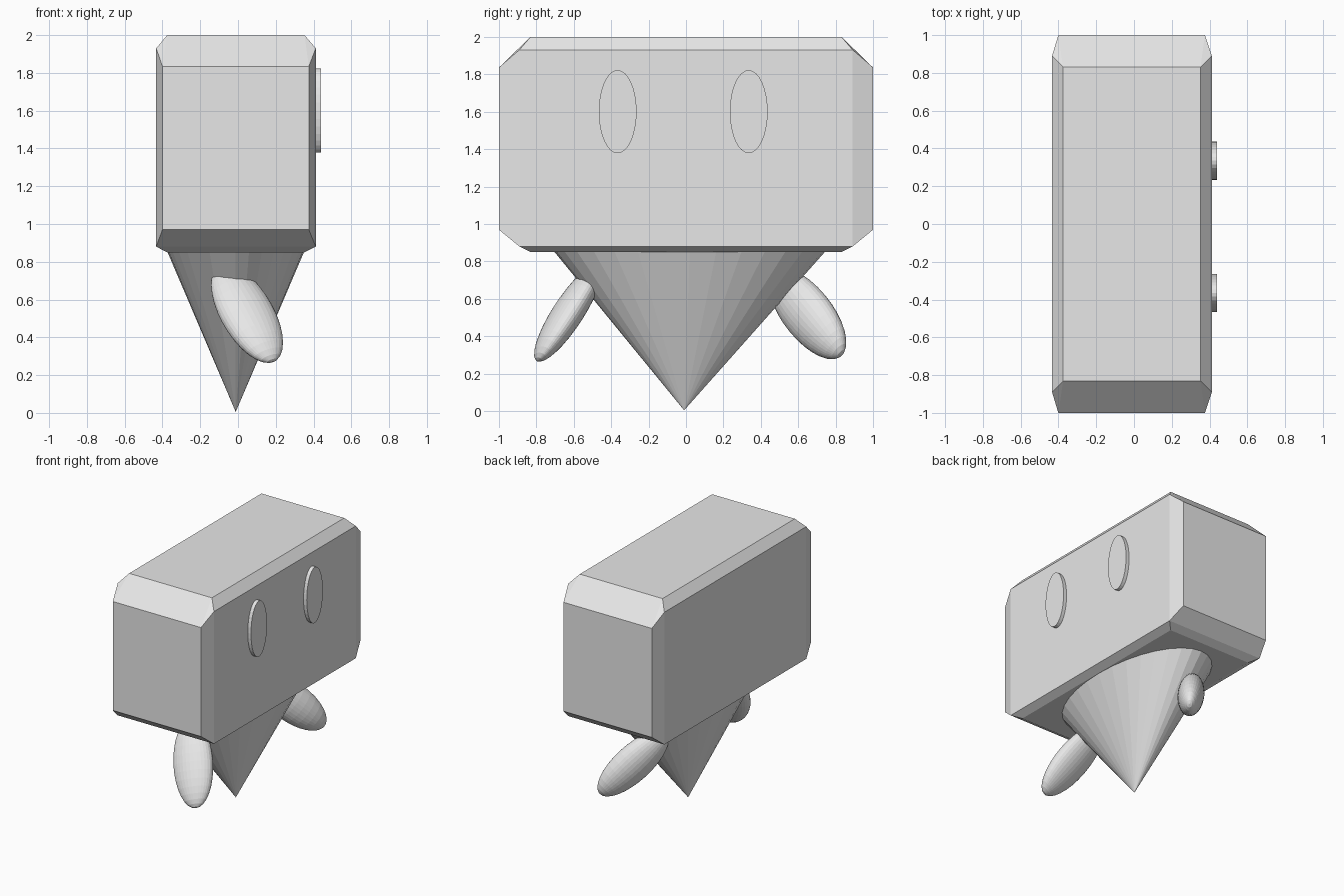
import bpy, bmesh, math
from mathutils import Vector, Matrix

if "Cube" in bpy.data.objects:
    bpy.data.objects.remove(bpy.data.objects["Cube"])

grey = bpy.data.materials.new("light_grey")
grey.diffuse_color = (0.8, 0.8, 0.8, 1)
grey.use_nodes = True
grey.node_tree.nodes["Principled BSDF"].inputs["Base Color"].default_value = grey.diffuse_color


def finish(name, bm):
    bmesh.ops.recalc_face_normals(bm, faces=bm.faces)
    mesh = bpy.data.meshes.new(name)
    bm.to_mesh(mesh)
    bm.free()
    mesh.materials.append(grey)
    obj = bpy.data.objects.new(name, mesh)
    bpy.context.collection.objects.link(obj)
    return obj


# head: block with unevenly chamfered edges, as the hull of its flat faces
bm = bmesh.new()
slabs = [
    ((-0.433, 0.412), (-0.89, 0.89), (0.88, 1.93)),   # wide sides
    ((-0.40, 0.375), (-1.0, 1.0), (0.97, 1.835)),     # narrow ends
    ((-0.375, 0.352), (-0.83, 0.83), (0.85, 2.0)),    # top and bottom
]
for xs, ys, zs in slabs:
    for x in xs:
        for y in ys:
            for z in zs:
                bm.verts.new((x, y, z))
hull = bmesh.ops.convex_hull(bm, input=bm.verts)
loose = [v for v in bm.verts if not v.link_faces]
bmesh.ops.delete(bm, geom=loose, context='VERTS')
bmesh.ops.dissolve_limit(bm, angle_limit=math.radians(1), verts=bm.verts, edges=bm.edges)
finish("head", bm)

# body: flattened cone standing on its tip, leaning slightly
bm = bmesh.new()
height = 0.86
bmesh.ops.create_cone(bm, cap_ends=True, segments=32, radius1=0.0, radius2=1.0, depth=height)
for v in bm.verts:
    t = v.co.z / height + 0.5
    v.co = Vector((v.co.x * 0.365 - 0.012, v.co.y * 0.73 - 0.01 + 0.03 * t, t * (height - 0.005) + 0.005))
bmesh.ops.remove_doubles(bm, verts=bm.verts, dist=1e-5)
finish("body", bm)

# eyes: thin oval discs on the +x side
for side, y in (("left", -0.365), ("right", 0.335)):
    bm = bmesh.new()
    place = (Matrix.Translation((0.41, y, 1.60)) @ Matrix.Diagonal((1, 0.101, 0.222, 1))
             @ Matrix.Rotation(math.pi / 2, 4, 'Y'))
    bmesh.ops.create_cone(bm, cap_ends=True, segments=32, radius1=1, radius2=1, depth=0.06, matrix=place)
    finish(side + "_eye", bm)


# arms: flattened ellipsoids with a long axis and a thin axis
def arm(name, centre, long_axis, thin_axis, radii):
    a = Vector(long_axis).normalized()
    n = Vector(thin_axis)
    n = (n - a * n.dot(a)).normalized()
    b = a.cross(n)
    frame = Matrix((n, b, a)).transposed().to_4x4()
    bm = bmesh.new()
    bmesh.ops.create_uvsphere(bm, u_segments=32, v_segments=16, radius=1,
                              matrix=Matrix.Translation(centre) @ frame @ Matrix.Diagonal((*radii, 1)))
    finish(name, bm)


arm("left_arm", (0.048, -0.63, 0.525), (0.535, -0.635, -1), (0.16, -0.795, 0.59), (0.08, 0.148, 0.33))
arm("right_arm", (0.01, 0.65, 0.52), (0.762, 0.828, -1), (-0.78, 0.62, -0.08), (0.096, 0.143, 0.328))
